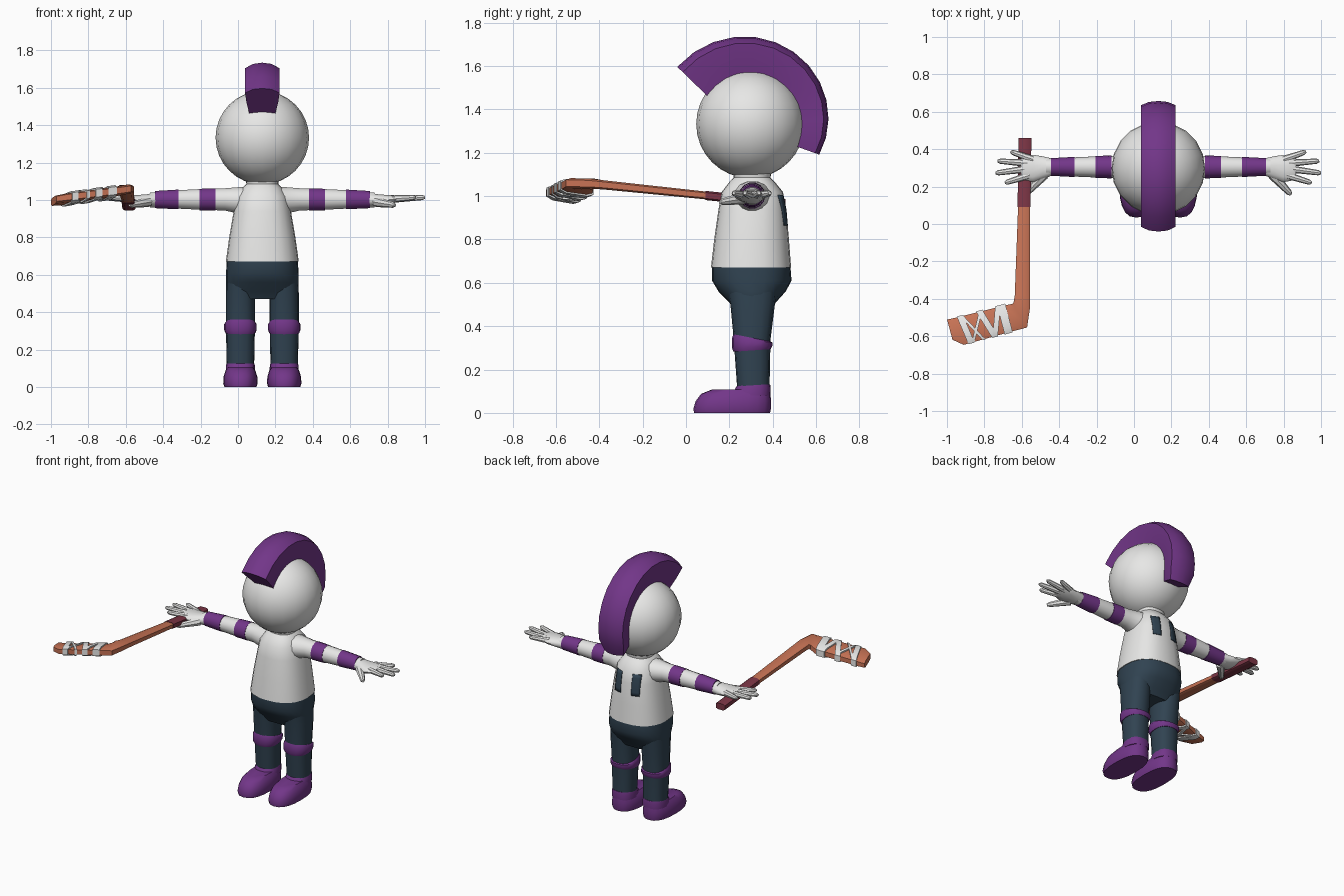
import bpy, bmesh, math
from mathutils import Vector

if "Cube" in bpy.data.objects:
    bpy.data.objects.remove(bpy.data.objects["Cube"])

CX, CY = 0.13, 0.305      # figure axis
made = []


def material(name, rgb):
    m = bpy.data.materials.new(name)
    m.use_nodes = True
    m.diffuse_color = (*rgb, 1)
    m.node_tree.nodes["Principled BSDF"].inputs["Base Color"].default_value = (*rgb, 1)
    return m


WHITE = material("white", (0.8, 0.8, 0.79))
PURPLE = material("purple", (0.17, 0.037, 0.25))
NAVY = material("dark slate", (0.03, 0.056, 0.083))
WOOD = material("orange wood", (0.57, 0.17, 0.09))
GRIP = material("maroon grip", (0.2, 0.036, 0.06))


def finish(name, bm, mat):
    bmesh.ops.recalc_face_normals(bm, faces=bm.faces)
    me = bpy.data.meshes.new(name)
    bm.to_mesh(me)
    bm.free()
    me.materials.append(mat)
    ob = bpy.data.objects.new(name, me)
    bpy.context.scene.collection.objects.link(ob)
    made.append(ob)
    return ob


def skin(name, rings, mat):
    """Join equal loops of points into a capped tube."""
    bm = bmesh.new()
    loops = [[bm.verts.new(p) for p in ring] for ring in rings]
    n = len(loops[0])
    for a, b in zip(loops, loops[1:]):
        for i in range(n):
            j = (i + 1) % n
            bm.faces.new((a[i], a[j], b[j], b[i]))
    bm.faces.new(loops[0])
    bm.faces.new(loops[-1])
    return finish(name, bm, mat)


def section(centre, u, v, n=20, power=2.0, start=0.0):
    """Superellipse loop spanned by the half-axes u and v."""
    centre, u, v = Vector(centre), Vector(u), Vector(v)
    pts = []
    for i in range(n):
        a = start + math.tau * i / n
        c, s = math.cos(a), math.sin(a)
        pts.append(centre + u * math.copysign(abs(c) ** (2 / power), c)
                   + v * math.copysign(abs(s) ** (2 / power), s))
    return pts


def upright(name, x, rows, mat, n=20, power=2.0):
    """Stack of level rings: height, half width, front y, back y."""
    return skin(name, [section((x, (f + b) / 2, z), (w, 0, 0), (0, (b - f) / 2, 0), n, power)
                       for z, w, f, b in rows], mat)


def along_arm(name, side, rows, mat, n=14):
    """Rings across the arm: distance from axis, y, z, y radius, z radius."""
    return skin(name, [section((CX + side * d, y, z), (0, ry, 0), (0, 0, rz), n)
                       for d, y, z, ry, rz in rows], mat)


def rod(name, a, b, ra, rb, mat, n=8):
    """Tapered finger with a rounded tip."""
    a, b = Vector(a), Vector(b)
    d = (b - a).normalized()
    u = d.cross(Vector((0, 0, 1))).normalized()
    v = d.cross(u)
    stops = [(a, ra), (b - d * rb, rb), (b, rb * 0.5)]
    return skin(name, [section(p, u * r, v * r, n) for p, r in stops], mat)


# Head
bm = bmesh.new()
bmesh.ops.create_uvsphere(bm, u_segments=20, v_segments=16, radius=0.25)
bmesh.ops.translate(bm, verts=bm.verts, vec=(CX, 0.297, 1.333))
finish("head", bm, WHITE)

# Crest of hair sweeping over the head
half = [(0.07, 0), (0.085, 0.45), (0.092, 0.82), (0.05, 0.96)]
profile = half + [(0, 1)] + [(-w, h) for w, h in reversed(half)]
rings, steps = [], 12
for i in range(steps + 1):
    t = i / steps
    inner_a, outer_a = math.radians(147 - 173 * t), math.radians(142 - 166 * t)
    inner = Vector((0, math.cos(inner_a), math.sin(inner_a))) * 0.237
    outer = Vector((0, math.cos(outer_a), math.sin(outer_a))) * (0.428 - 0.08 * t)
    wide = 0.8 if i == steps else 1.0
    rings.append([Vector((CX + w * wide, 0.297, 1.333)) + inner.lerp(outer, h) for w, h in profile])
skin("hair_crest", rings, PURPLE)

# Shirt and trousers
shirt = upright("shirt", CX, [
    (0.67, 0.195, 0.115, 0.485), (0.80, 0.177, 0.13, 0.475), (0.94, 0.153, 0.15, 0.463),
    (1.02, 0.135, 0.165, 0.447), (1.065, 0.105, 0.2, 0.41), (1.085, 0.085, 0.22, 0.39),
    (1.12, 0.09, 0.215, 0.395)], WHITE, 24, 2.4)
upright("trouser_hips", CX, [
    (0.672, 0.19, 0.12, 0.482), (0.61, 0.194, 0.12, 0.487), (0.56, 0.194, 0.15, 0.46),
    (0.51, 0.192, 0.2, 0.415), (0.47, 0.17, 0.225, 0.39)], NAVY, 24, 2.4)

for side, tag in ((1, "left"), (-1, "right")):
    leg_x = CX + side * 0.117
    # Leg, knee band and shoe
    upright(tag + "_leg", leg_x, [
        (0.58, 0.074, 0.19, 0.42), (0.5, 0.078, 0.205, 0.41), (0.34, 0.078, 0.22, 0.39),
        (0.1, 0.073, 0.237, 0.385)], NAVY, 16, 2.4)
    band = []
    for z, tilt, grow in ((0.288, -0.07, 0), (0.305, -0.05, 0.007), (0.335, 0.12, 0.007), (0.346, 0.2, 0)):
        band.append(section((leg_x, CY, z), (0.08 + grow, 0, 0),
                            (0, 0.086 + grow, -tilt * 0.086), 16, 2.4))
    skin(tag + "_knee_band", band, PURPLE)
    upright(tag + "_shoe", leg_x, [
        (0, 0.086, 0.037, 0.388), (0.02, 0.092, 0.034, 0.392), (0.055, 0.09, 0.045, 0.392),
        (0.088, 0.08, 0.07, 0.39), (0.108, 0.066, 0.12, 0.388)], PURPLE, 20, 2.5)
    upright(tag + "_shoe_collar", leg_x, [
        (0.08, 0.078, 0.215, 0.39), (0.115, 0.077, 0.228, 0.391), (0.132, 0.072, 0.24, 0.388)],
        PURPLE, 16, 2.4)

    # Sleeve with two stripes
    along_arm(tag + "_sleeve", side, [
        (0.06, CY, 0.985, 0.11, 0.085), (0.13, CY, 0.998, 0.078, 0.072), (0.2, CY, 1.003, 0.06, 0.061),
        (0.34, CY, 1.003, 0.056, 0.056), (0.46, CY, 1.003, 0.051, 0.05), (0.6, CY, 1.0, 0.045, 0.04)], WHITE)
    for label, d0, d1, r0, r1 in (("upper", 0.25, 0.335, 0.061, 0.059), ("lower", 0.447, 0.575, 0.054, 0.047)):
        along_arm(f"{tag}_{label}_stripe", side, [
            (d0, CY, 1.003, r0, r0), (d1, CY, 1.002, r1, r1)], PURPLE)

    # Open hand
    along_arm(tag + "_palm", side, [
        (0.57, CY, 1.0, 0.046, 0.04), (0.62, 0.3, 0.998, 0.062, 0.033), (0.67, 0.297, 1.0, 0.073, 0.027),
        (0.715, 0.3, 1.006, 0.068, 0.02), (0.735, 0.3, 1.008, 0.05, 0.013)], WHITE)
    fingers = [("little", 0.67, 0.345, 0.79, 0.387), ("ring", 0.7, 0.325, 0.86, 0.337),
               ("middle", 0.7, 0.295, 0.87, 0.272), ("index", 0.69, 0.26, 0.82, 0.22)]
    for label, d0, y0, d1, y1 in fingers:
        rod(f"{tag}_{label}_finger", (CX + side * d0, y0, 1.005), (CX + side * d1, y1, 1.014),
            0.02, 0.014, WHITE)
    rod(tag + "_thumb", (CX + side * 0.61, 0.265, 0.99), (CX + side * 0.71, 0.157, 0.972),
        0.028, 0.016, WHITE)

    # Dark bar on the back of the shirt, laid onto the cloth
    bm = bmesh.new()
    bmesh.ops.create_grid(bm, x_segments=4, y_segments=6, size=1)
    for v in bm.verts:
        v.co = (CX + side * 0.067 + v.co.x * 0.027, 0.7, 0.935 + v.co.y * 0.07)
    bar = finish(tag + "_back_bar", bm, NAVY)
    wrap = bar.modifiers.new("wrap", "SHRINKWRAP")
    wrap.target = shirt
    wrap.wrap_method = "PROJECT"
    wrap.use_project_y = True
    wrap.use_positive_direction = False
    wrap.use_negative_direction = True
    wrap.offset = 0.004
    bar.modifiers.new("thickness", "SOLIDIFY").thickness = 0.004


# Stick: maroon handle, wooden shaft bending into a flat blade
def stick_ring(centre, u, thick):
    return section(centre, u, (0, 0, thick), 8, 4, math.pi / 8)


skin("stick_grip", [stick_ring((-0.583, 0.46, 0.965), (0.036, 0, 0), 0.022),
                    stick_ring((-0.588, 0.09, 1.003), (0.036, 0, 0), 0.022)], GRIP)
skin("stick", [
    stick_ring((-0.586, 0.2, 0.992), (0.031, 0, 0), 0.018),
    stick_ring((-0.597, -0.38, 1.052), (0.042, 0, 0), 0.022),
    stick_ring((-0.6, -0.435, 1.058), (0.045, -0.018, 0), 0.024),
    stick_ring((-0.61, -0.49, 1.055), (0.04, -0.066, 0.005), 0.026),
    stick_ring((-0.66, -0.502, 1.04), (0.02, -0.072, 0.01), 0.026),
    stick_ring((-0.93, -0.573, 1.003), (0.02, -0.076, 0.012), 0.025),
    stick_ring((-0.985, -0.565, 0.996), (0.015, -0.056, 0.01), 0.022)], WOOD)

# Slanted tape wraps around the blade
axis = Vector((-0.96, -0.26, -0.13))
wraps = [(-0.69, 0.045, 0.0), (-0.735, 0.03, 0.03), (-0.785, 0.035, -0.025),
         (-0.84, 0.018, 0.045), (-0.862, 0.016, -0.045), (-0.9, 0.035, -0.012)]
for i, (x, width, skew) in enumerate(wraps):
    centre = Vector((x, -0.4925 + (x + 0.63) * 0.265, 1.045 + (x + 0.63) * 0.14))
    across = Vector((0.021, -0.08, 0.012)) + axis * skew
    skin(f"blade_tape_{i + 1}", [stick_ring(centre + axis * s * width / 2, across, 0.034)
                                 for s in (-1, 1)], WHITE)

# Smooth shading with crisp edges
bpy.ops.object.select_all(action="DESELECT")
for ob in made:
    ob.select_set(True)
bpy.context.view_layer.objects.active = made[0]
bpy.ops.object.shade_smooth_by_angle(angle=math.radians(40))
